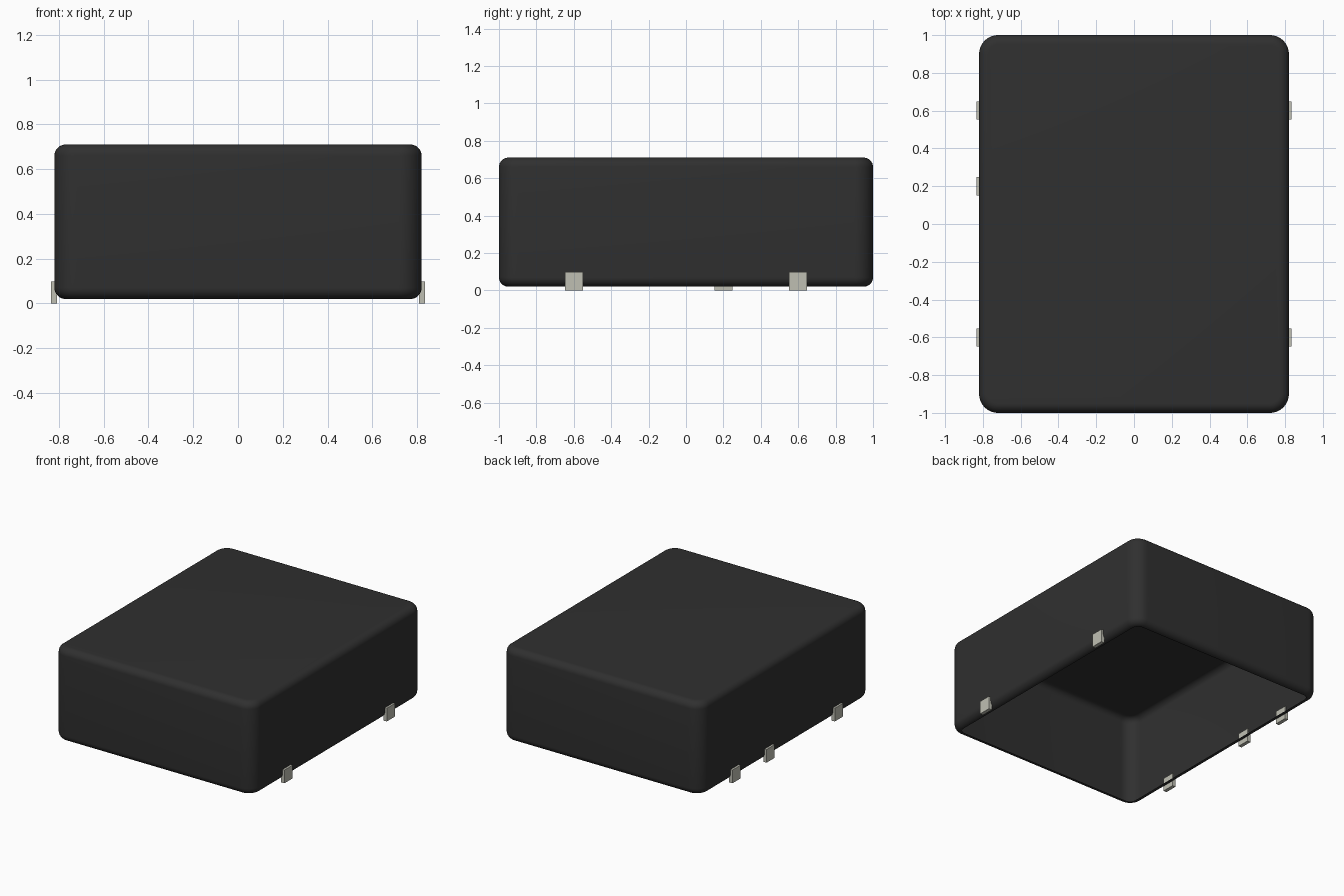
import bpy, bmesh, math

if "Cube" in bpy.data.objects:
    bpy.data.objects.remove(bpy.data.objects["Cube"], do_unlink=True)


def material(name, rgb):
    mat = bpy.data.materials.new(name)
    mat.use_nodes = True
    mat.diffuse_color = (*rgb, 1)
    bsdf = mat.node_tree.nodes["Principled BSDF"]
    bsdf.inputs["Base Color"].default_value = (*rgb, 1)
    bsdf.inputs["Roughness"].default_value = 0.6
    return mat


def box(bm, lo, hi):
    bmesh.ops.create_cube(bm, size=1)
    for v in bm.verts:
        v.co = [(a + b) / 2 + c * (b - a) for a, b, c in zip(lo, hi, v.co)]


def finish(bm, name, mat):
    mesh = bpy.data.meshes.new(name)
    bm.to_mesh(mesh)
    bm.free()
    mesh.materials.append(mat)
    obj = bpy.data.objects.new(name, mesh)
    bpy.context.collection.objects.link(obj)
    return obj


charcoal = material("charcoal", (0.029, 0.029, 0.029))
clip_grey = material("warm light grey", (0.52, 0.52, 0.45))

# Cover: rounded box, open underneath, with its lower edge curling inward
BOTTOM, TOP = 0.02, 0.71
bm = bmesh.new()
box(bm, (-0.82, -1, BOTTOM), (0.82, 1, TOP))
upright = [e for e in bm.edges if abs(e.verts[0].co.z - e.verts[1].co.z) > 0.1]
bmesh.ops.bevel(bm, geom=upright, offset=0.1, segments=10, profile=0.5,
                affect='EDGES', clamp_overlap=True)
rims = [e for e in bm.edges if abs(e.verts[0].co.z - e.verts[1].co.z) < 1e-4]
bmesh.ops.bevel(bm, geom=rims, offset=0.05, segments=8, profile=0.5,
                affect='EDGES', clamp_overlap=True)
bm.normal_update()
floor = [f for f in bm.faces if all(v.co.z < BOTTOM + 1e-4 for v in f.verts)]
bmesh.ops.delete(bm, geom=floor, context='FACES')
cover = finish(bm, "cover", charcoal)

bpy.ops.object.select_all(action='DESELECT')
cover.select_set(True)
bpy.context.view_layer.objects.active = cover
bpy.ops.object.shade_smooth_by_angle(angle=math.radians(40))
shell = cover.modifiers.new("thin wall", 'SOLIDIFY')
shell.thickness = 0.004
shell.offset = -1

# Clips: small plates set through the wall along the lower edge
clips = [("left_front_clip", 1, -0.6), ("left_back_clip", 1, 0.6),
         ("right_front_clip", -1, -0.6), ("right_middle_clip", -1, 0.2),
         ("right_back_clip", -1, 0.6)]
for name, side, y in clips:
    bm = bmesh.new()
    xs = sorted((side * 0.808, side * 0.835))
    box(bm, (xs[0], y - 0.048, 0), (xs[1], y + 0.048, 0.098))
    finish(bm, name, clip_grey)
